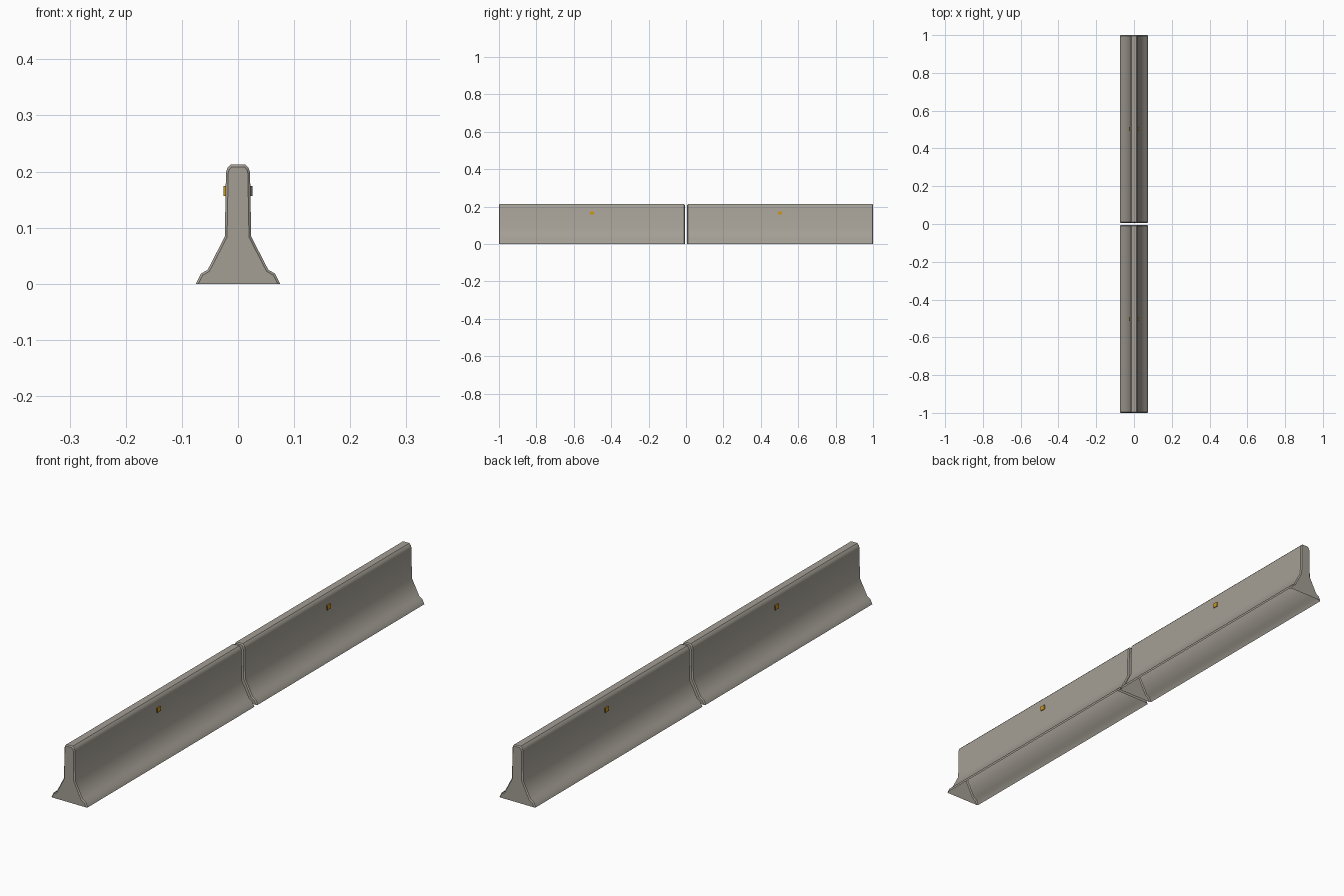
import bpy, bmesh, math

cube = bpy.data.objects.get("Cube")
if cube:
    bpy.data.objects.remove(cube, do_unlink=True)


def material(name, rgb):
    m = bpy.data.materials.new(name)
    m.use_nodes = True
    m.diffuse_color = (*rgb, 1)
    m.node_tree.nodes["Principled BSDF"].inputs["Base Color"].default_value = (*rgb, 1)
    return m


CONCRETE = material("concrete_grey", (0.37, 0.345, 0.30))
AMBER = material("reflector_amber", (0.62, 0.31, 0.01))
BACKING = material("reflector_backing", (0.10, 0.09, 0.06))

GAP, LENGTH = 0.006, 0.994
# Right half of the barrier cross-section, foot to crown
HALF = [(0.075, 0), (0.066, 0.018), (0.054, 0.025), (0.0235, 0.084),
        (0.0215, 0.198), (0.019, 0.206), (0.013, 0.2125)]
PROFILE = HALF + [(-x, z) for x, z in reversed(HALF)]


def finish(bm, name, mats):
    mesh = bpy.data.meshes.new(name)
    bm.to_mesh(mesh)
    bm.free()
    obj = bpy.data.objects.new(name, mesh)
    bpy.context.collection.objects.link(obj)
    for m in mats:
        mesh.materials.append(m)
    return obj


def barrier(name, y0):
    """Hollow barrier shell, open underneath, with chamfered ends."""
    bm = bmesh.new()
    ends = [[bm.verts.new((x, y, z)) for x, z in PROFILE] for y in (y0, y0 + LENGTH)]
    a, b = ends
    for i in range(len(a) - 1):
        bm.faces.new((a[i], b[i], b[i + 1], a[i + 1]))
    caps = [bm.faces.new(a), bm.faces.new(list(reversed(b)))]
    bmesh.ops.recalc_face_normals(bm, faces=bm.faces)
    rims = [e for f in caps for e in f.edges if not e.is_boundary]
    bmesh.ops.bevel(bm, geom=rims, offset=0.004, segments=1, affect='EDGES')
    # Normals point outward: the crown must face up
    crown = max(bm.faces, key=lambda f: f.calc_center_median().z)
    if crown.normal.z < 0:
        bmesh.ops.reverse_faces(bm, faces=bm.faces)
    obj = finish(bm, name, [CONCRETE])
    bpy.ops.object.select_all(action='DESELECT')
    obj.select_set(True)
    bpy.context.view_layer.objects.active = obj
    bpy.ops.object.shade_smooth_by_angle(angle=math.radians(40))


def reflector(name, side, y):
    """Small marker with a dark backing on its trailing face."""
    bm = bmesh.new()
    bmesh.ops.create_cube(bm, size=1)
    bmesh.ops.scale(bm, vec=(0.006, 0.02, 0.018), verts=bm.verts)
    bmesh.ops.translate(bm, vec=(side * 0.0225, y, 0.165), verts=bm.verts)
    bm.normal_update()
    for f in bm.faces:
        f.material_index = 1 if f.normal.y * side < -0.5 else 0
    finish(bm, name, [AMBER, BACKING])


for label, start in (("front", -GAP - LENGTH), ("back", GAP)):
    barrier(label + "_barrier", start)
    for side_name, side in (("left", 1), ("right", -1)):
        reflector(f"{label}_{side_name}_reflector", side, start + LENGTH / 2)
